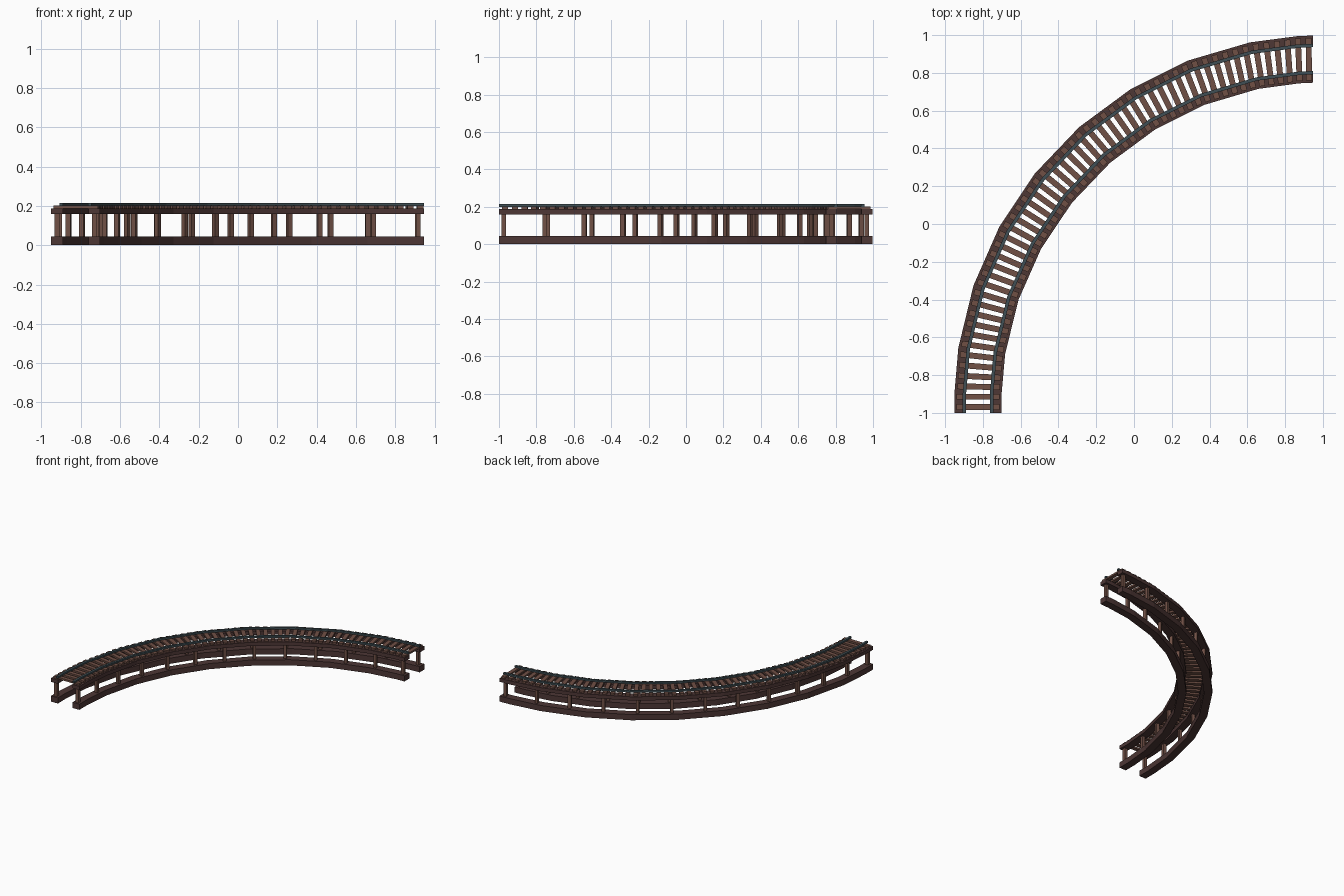
import bpy, bmesh
from math import radians, sin, cos
from mathutils import Vector, Matrix

cube = bpy.data.objects.get("Cube")
if cube:
    bpy.data.objects.remove(cube, do_unlink=True)


def material(name, rgb):
    m = bpy.data.materials.new(name)
    m.use_nodes = True
    m.diffuse_color = (*rgb, 1)
    bsdf = next(n for n in m.node_tree.nodes if n.type == 'BSDF_PRINCIPLED')
    bsdf.inputs["Base Color"].default_value = (*rgb, 1)
    bsdf.inputs["Roughness"].default_value = 0.8
    return m


DARK_WOOD = material("dark wood", (0.075, 0.038, 0.036))
LIGHT_WOOD = material("light wood", (0.16, 0.08, 0.06))
STEEL = material("blue grey steel", (0.05, 0.078, 0.09))

# Quarter turn with a short straight lead-in, bent at a few stations
CENTRE = Vector((0.947, -0.9, 0))
RADIUS = 1.773
START, END = -3.24, 90.0
STATIONS = [START, 0] + [7.4 + 10.35 * k for k in range(8)] + [87.5, END]


def station_point(angle, offset):
    a = radians(max(angle, 0))
    r = RADIUS + offset - 0.02 * sin(2 * a)
    lead = RADIUS * radians(min(angle, 0))
    return CENTRE + Vector((-r * cos(a), r * sin(a) + lead, 0))


def track_point(angle, offset):
    """Point on the bent centre line, moved sideways by offset."""
    for a, b in zip(STATIONS, STATIONS[1:]):
        if angle <= b:
            t = (angle - a) / (b - a)
            return station_point(a, offset).lerp(station_point(b, offset), t)
    return station_point(END, offset)


def finish(bm, name, mat):
    bmesh.ops.recalc_face_normals(bm, faces=bm.faces)
    mesh = bpy.data.meshes.new(name)
    bm.to_mesh(mesh)
    bm.free()
    mesh.materials.append(mat)
    ob = bpy.data.objects.new(name, mesh)
    bpy.context.collection.objects.link(ob)


def sweep(name, offset, width, z0, z1, mat):
    """Rectangular section carried along the stations."""
    bm = bmesh.new()
    lo, hi = offset - width / 2, offset + width / 2
    rings = []
    for a in STATIONS:
        rings.append([bm.verts.new(station_point(a, o) + Vector((0, 0, z)))
                      for o, z in ((lo, z0), (hi, z0), (hi, z1), (lo, z1))])
    for p, q in zip(rings, rings[1:]):
        for i in range(4):
            j = (i + 1) % 4
            bm.faces.new((p[i], p[j], q[j], q[i]))
    bm.faces.new(rings[0])
    bm.faces.new(rings[-1])
    finish(bm, name, mat)


def add_box(bm, angle, offset, across, along, z0, z1):
    """Box turned to face across the track."""
    side = (track_point(angle, 0.1) - track_point(angle, -0.1)).normalized()
    forward = Vector((0, 0, 1)).cross(side)
    rot = Matrix((side, forward, (0, 0, 1))).transposed().to_4x4()
    place = Matrix.Translation(track_point(angle, offset) + Vector((0, 0, (z0 + z1) / 2)))
    bmesh.ops.create_cube(bm, size=1, matrix=place @ rot @ Matrix.Diagonal((across, along, z1 - z0, 1)))


# Beams, rails and posts on both sides
for label, s in (("outer", 1), ("inner", -1)):
    sweep(label + "_base_beam", s * 0.095, 0.06, 0, 0.045, DARK_WOOD)
    sweep(label + "_top_beam", s * 0.095, 0.06, 0.158, 0.187, DARK_WOOD)
    sweep(label + "_rail", s * 0.072, 0.018, 0.2, 0.214, STEEL)
    posts = bmesh.new()
    for i in range(13):
        add_box(posts, -2.4 + 7.35 * i + 0.022 * i * i, s * 0.095, 0.024, 0.024, 0.045, 0.158)
    finish(posts, label + "_posts", LIGHT_WOOD)

# Cross ties
TIES = 54
ties = bmesh.new()
for i in range(TIES):
    angle = START + (END - START) * (i + 0.6) / TIES
    add_box(ties, angle, 0, 0.226, 0.031, 0.187, 0.201)
finish(ties, "cross_ties", LIGHT_WOOD)
